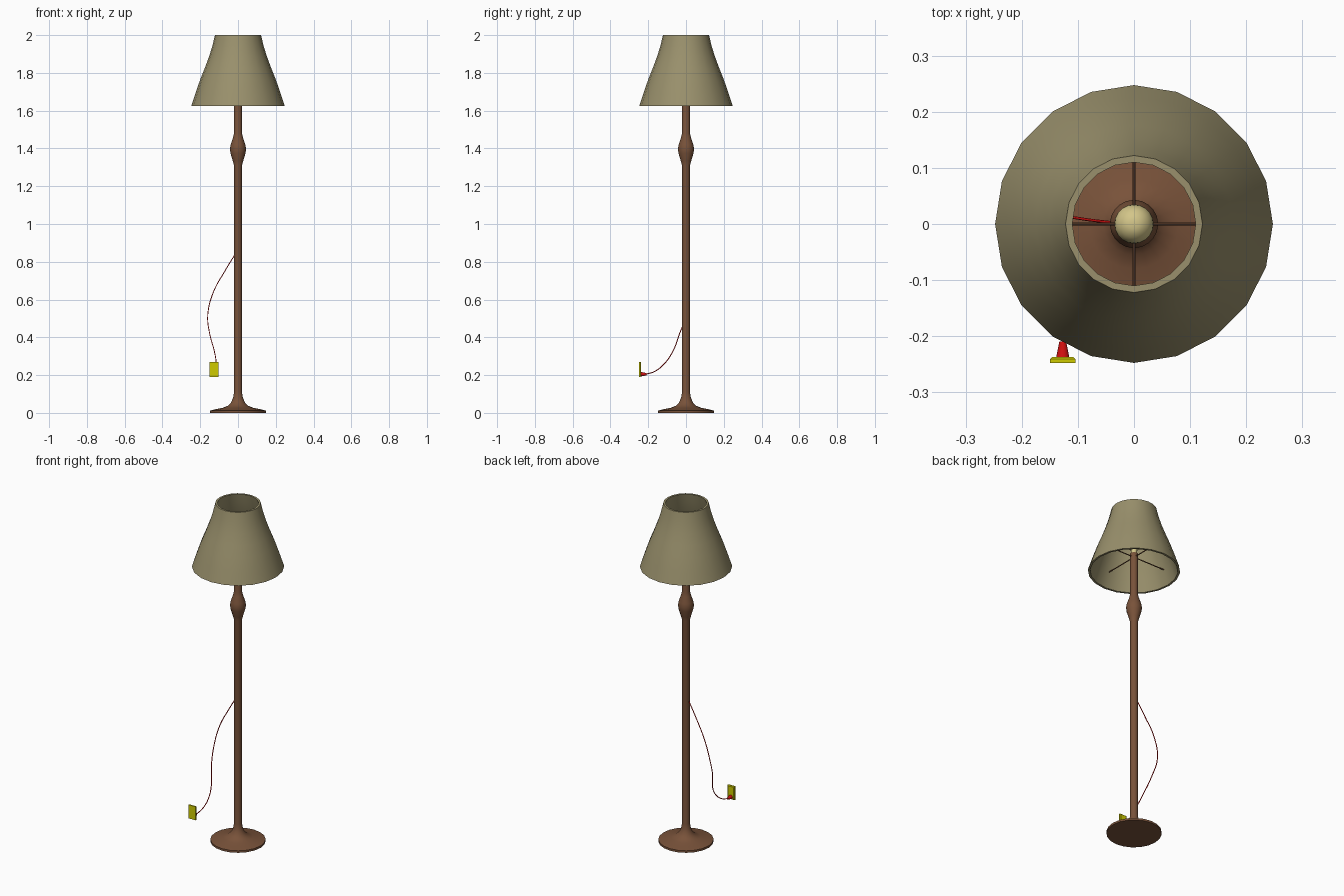
import bpy, bmesh, math
from mathutils import Vector

if "Cube" in bpy.data.objects:
    bpy.data.objects.remove(bpy.data.objects["Cube"])


def mat(name, rgb):
    m = bpy.data.materials.new(name)
    m.diffuse_color = (*rgb, 1)
    m.use_nodes = True
    m.node_tree.nodes["Principled BSDF"].inputs["Base Color"].default_value = m.diffuse_color
    return m


WOOD = mat("wood", (0.19, 0.085, 0.042))
FABRIC = mat("fabric", (0.32, 0.28, 0.15))
GLOW = mat("bulb_glass", (0.65, 0.56, 0.25))
RED = mat("red_rubber", (0.65, 0.005, 0.005))
YELLOW = mat("yellow_plastic", (0.62, 0.6, 0.0))


def finish(ob, material, angle=40):
    ob.data.materials.append(material)
    if angle:
        bpy.ops.object.select_all(action='DESELECT')
        ob.select_set(True)
        bpy.context.view_layer.objects.active = ob
        bpy.ops.object.shade_smooth_by_angle(angle=math.radians(angle))
    return ob


def lathe(name, profile, material, sides=20, closed=False):
    """Spin (radius, z) points round z; open profiles get end caps."""
    bm = bmesh.new()
    rings = [[bm.verts.new((r * math.cos(a), r * math.sin(a), z))
              for a in (2 * math.pi * i / sides for i in range(sides))]
             for r, z in profile]
    pairs = list(zip(rings, rings[1:]))
    if closed:
        pairs.append((rings[-1], rings[0]))
    else:
        bm.faces.new(rings[0])
        bm.faces.new(rings[-1])
    for a, b in pairs:
        for i in range(sides):
            j = (i + 1) % sides
            bm.faces.new((a[i], a[j], b[j], b[i]))
    bmesh.ops.recalc_face_normals(bm, faces=bm.faces)
    me = bpy.data.meshes.new(name)
    bm.to_mesh(me)
    bm.free()
    ob = bpy.data.objects.new(name, me)
    bpy.context.collection.objects.link(ob)
    return finish(ob, material)


# Turned foot and pole
lathe("base_and_pole", [
    (0.148, 0), (0.148, 0.012), (0.115, 0.02), (0.08, 0.027), (0.055, 0.037),
    (0.037, 0.055), (0.026, 0.08), (0.021, 0.11), (0.021, 1.31), (0.028, 1.335),
    (0.040, 1.375), (0.043, 1.397), (0.039, 1.42), (0.027, 1.455),
    (0.021, 1.48), (0.021, 1.73)], WOOD)

# Hollow shade: outer profile up, inner profile back down
outer = [(0.2475, 1.625), (0.226, 1.69), (0.2, 1.765), (0.176, 1.825),
         (0.153, 1.887), (0.135, 1.945), (0.122, 2.0)]
inner = [(r - 0.012, z) for r, z in reversed(outer)]
lathe("lamp_shade", outer + inner, FABRIC, closed=True)

# Four spokes holding the shade
for k in range(4):
    a = k * math.pi / 2
    bpy.ops.mesh.primitive_cylinder_add(
        vertices=8, radius=0.003, depth=0.2,
        location=(0.11 * math.cos(a), 0.11 * math.sin(a), 1.71),
        rotation=(0, math.pi / 2, a))
    ob = bpy.context.object
    ob.name = f"shade_spoke_{k + 1}"
    finish(ob, WOOD)

# Bulb
lathe("bulb", [(0.015, 1.725), (0.017, 1.745)] +
      [(0.035 * math.cos(t), 1.785 + 0.035 * math.sin(t))
       for t in (math.radians(d) for d in range(-60, 90, 15))], GLOW)

# Hanging cord as a smooth tube
path = [(-0.015, 0, 0.84), (-0.07, 0.006, 0.75), (-0.13, 0.013, 0.64),
        (-0.16, 0.004, 0.52), (-0.15, -0.034, 0.42), (-0.125, -0.07, 0.325),
        (-0.115, -0.115, 0.26), (-0.12, -0.165, 0.22), (-0.127, -0.212, 0.205)]
cu = bpy.data.curves.new("cord", 'CURVE')
cu.dimensions = '3D'
cu.bevel_depth = 0.0025
cu.bevel_resolution = 1
cu.resolution_u = 6
sp = cu.splines.new('BEZIER')
sp.bezier_points.add(len(path) - 1)
for p, co in zip(sp.bezier_points, path):
    p.co = co
    p.handle_left_type = p.handle_right_type = 'AUTO'
cord = bpy.data.objects.new("cord", cu)
bpy.context.collection.objects.link(cord)
cu.materials.append(RED)

# Plug
bpy.ops.mesh.primitive_cone_add(
    vertices=12, radius1=0.012, radius2=0.006, depth=0.03,
    location=(-0.127, -0.224, 0.205), rotation=(-math.pi / 2, 0, 0))
bpy.context.object.name = "plug"
finish(bpy.context.object, RED)


def plate(name, y0, y1, taper):
    """Wall plate slab, narrowing towards its rear face."""
    bpy.ops.mesh.primitive_cube_add(size=1, location=(-0.127, (y0 + y1) / 2, 0.23))
    ob = bpy.context.object
    ob.name = name
    for v in ob.data.vertices:
        s = taper if v.co.y > 0 else 0
        v.co = Vector((v.co.x * (0.046 - s), v.co.y * (y1 - y0), v.co.z * (0.08 - s)))
    finish(ob, YELLOW, 0)


# Two-step wall socket
plate("socket_back_plate", -0.248, -0.241, 0)
plate("socket_face", -0.241, -0.237, 0.008)
